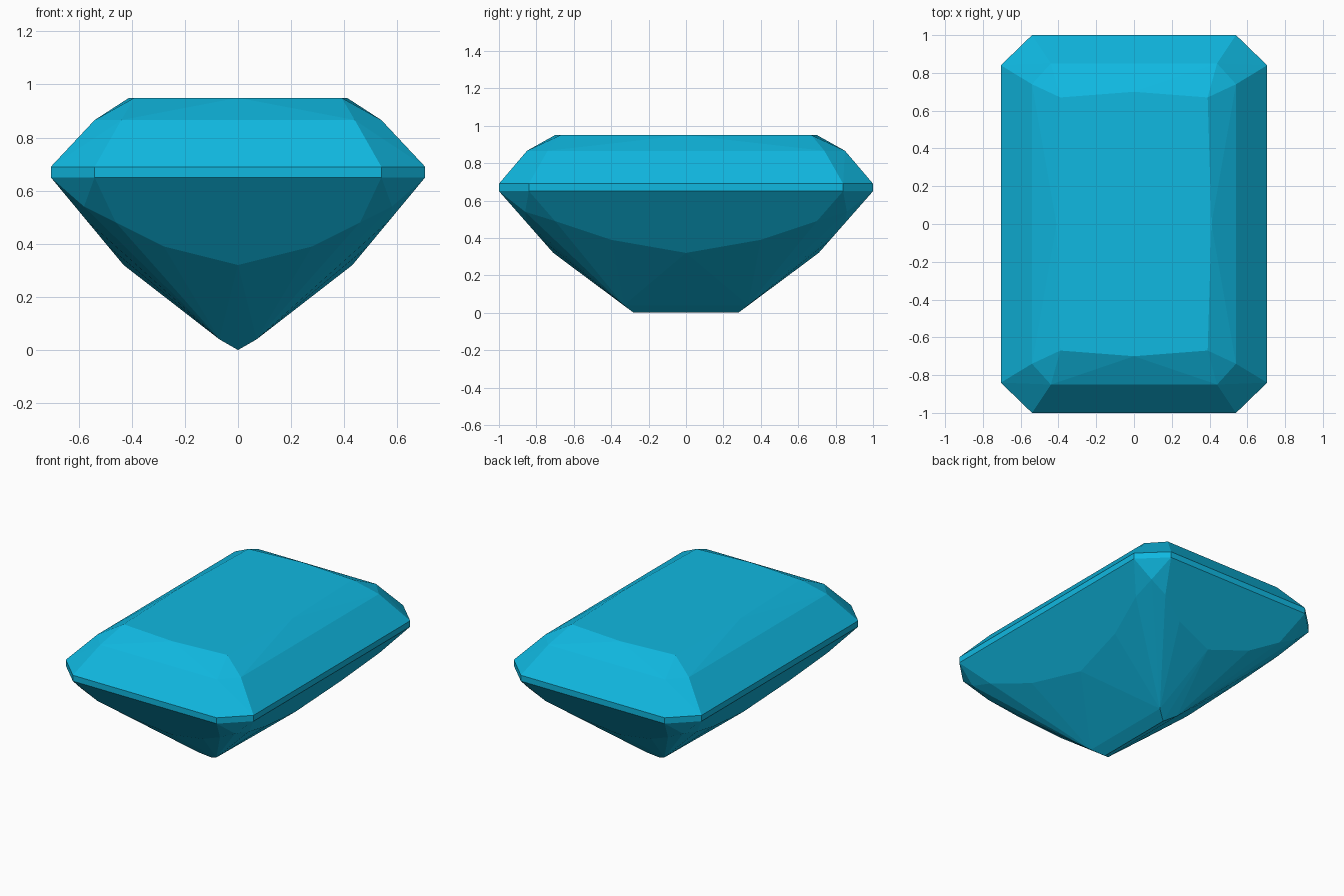
import bpy, bmesh
from math import radians

if "Cube" in bpy.data.objects:
    bpy.data.objects.remove(bpy.data.objects["Cube"])


def end_y(z):
    # slope of the main lower facets at the short ends
    return 1.0 - (0.65 - z) * 0.88


def side_x(z):
    # slope of the main lower facets at the long sides
    return 0.705 - (0.65 - z) * 0.83


# One quarter of the cut stone; mirrored over x and y below
quarter = [
    # flat table
    (0.0, 0.70, 0.95), (0.39, 0.67, 0.95), (0.41, 0.0, 0.95),
    # crown step
    (0.44, 0.85, 0.866), (0.54, 0.74, 0.866),
    # girdle band, top and bottom
    (0.54, 1.0, 0.69), (0.705, 0.84, 0.69),
    (0.54, 1.0, 0.65), (0.705, 0.84, 0.65),
    # lower corner tip
    (0.58, 0.86, 0.54),
    # keel and its end
    (0.0, 0.28, 0.0), (0.07, 0.332, 0.04),
]
# scalloped lower edge of the main pavilion facets
quarter += [(x, end_y(z), z) for x, z in ((0.0, 0.32), (0.28, 0.39), (0.46, 0.48))]
quarter += [(side_x(z), y, z) for y, z in ((0.0, 0.32), (0.40, 0.39), (0.70, 0.49))]

points = {(sx * x + 0.0, sy * y + 0.0, z) for x, y, z in quarter
          for sx in (1, -1) for sy in (1, -1)}

# Wrap the points in a convex faceted body
bm = bmesh.new()
for p in sorted(points):
    bm.verts.new(p)
bmesh.ops.convex_hull(bm, input=bm.verts[:])
bmesh.ops.dissolve_limit(bm, angle_limit=radians(0.8),
                         verts=bm.verts[:], edges=bm.edges[:])
bmesh.ops.recalc_face_normals(bm, faces=bm.faces[:])

mesh = bpy.data.meshes.new("gemstone")
bm.to_mesh(mesh)
bm.free()
gem = bpy.data.objects.new("gemstone", mesh)
bpy.context.collection.objects.link(gem)

# Blue gem colour
mat = bpy.data.materials.new("blue_gem")
mat.diffuse_color = (0.005, 0.48, 0.75, 1.0)
mat.use_nodes = True
mat.node_tree.nodes["Principled BSDF"].inputs["Base Color"].default_value = mat.diffuse_color
mesh.materials.append(mat)
